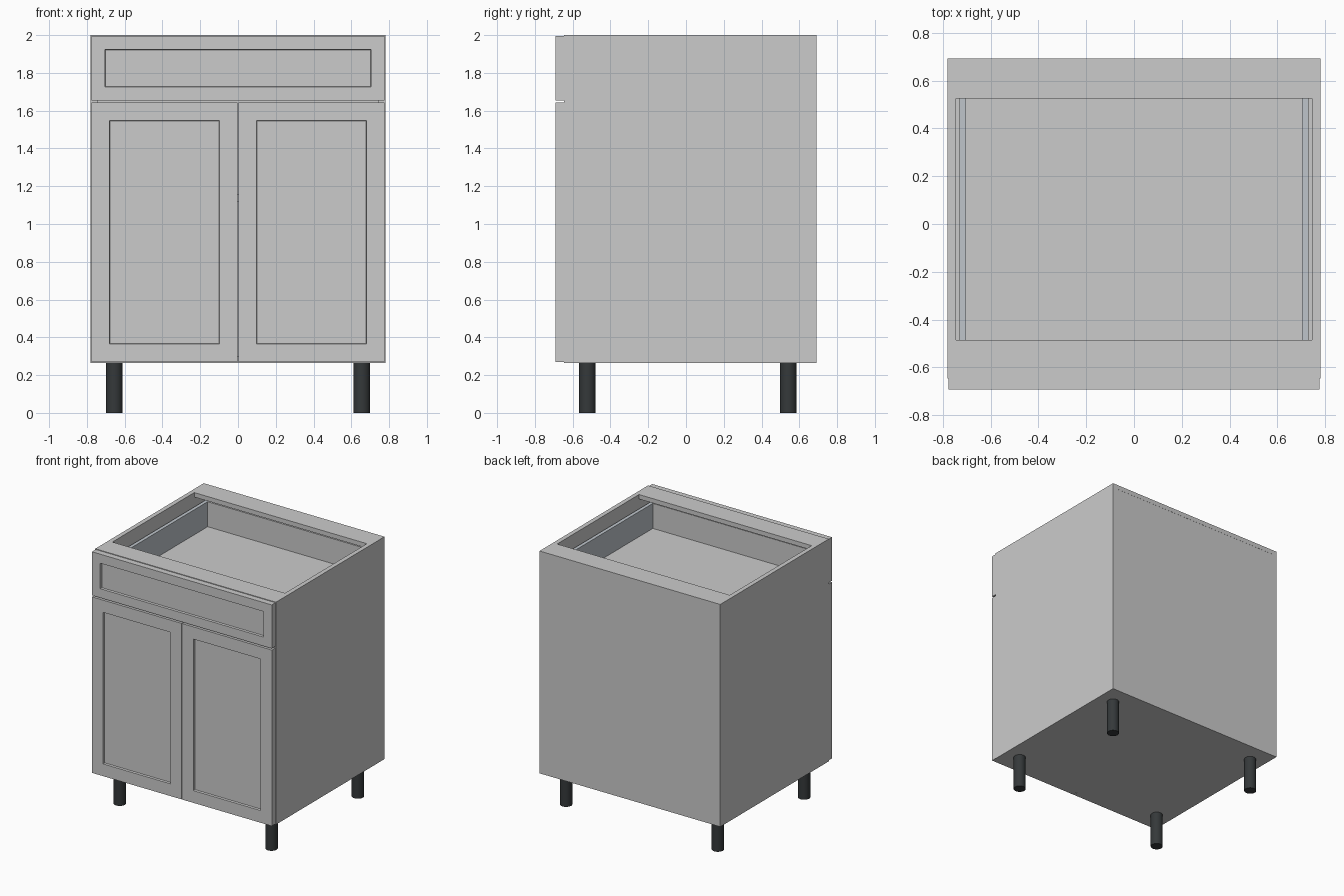
import bpy, bmesh
from mathutils import Vector

if "Cube" in bpy.data.objects:
    bpy.data.objects.remove(bpy.data.objects["Cube"])


def material(name, rgb):
    m = bpy.data.materials.new(name)
    m.diffuse_color = (*rgb, 1)
    m.use_nodes = True
    m.node_tree.nodes["Principled BSDF"].inputs["Base Color"].default_value = m.diffuse_color
    return m


BLACK = material("black_plastic", (0.035, 0.04, 0.042))
METAL = material("drawer_metal", (0.52, 0.56, 0.60))


def finish(bm, name, mat=None):
    mesh = bpy.data.meshes.new(name)
    bmesh.ops.recalc_face_normals(bm, faces=bm.faces)
    bm.to_mesh(mesh)
    bm.free()
    obj = bpy.data.objects.new(name, mesh)
    bpy.context.collection.objects.link(obj)
    if mat:
        mesh.materials.append(mat)
    return obj


def box_bm(x, y, z):
    bm = bmesh.new()
    bmesh.ops.create_cube(bm, size=1)
    for v in bm.verts:
        v.co = Vector([r[0] if c < 0 else r[1] for c, r in zip(v.co, (x, y, z))])
    bm.normal_update()
    return bm


def box(name, x, y, z, mat=None):
    return finish(box_bm(x, y, z), name, mat)


def shaker_front(name, x, z, frame):
    """Slab whose front face has a sunken centre panel inside a flat frame."""
    bm = box_bm(x, (FRONT, CASE), z)
    face = min(bm.faces, key=lambda f: f.calc_center_median().y)
    bmesh.ops.inset_region(bm, faces=[face], thickness=frame)
    bmesh.ops.inset_region(bm, faces=[face], thickness=0.004)
    for v in face.verts:
        v.co.y += 0.016
    return finish(bm, name)


FRONT, CASE, BACK = -0.692, -0.646, 0.692   # door face, carcass front, carcass back
IN, OUT = 0.745, 0.78                       # inner and outer face of the sides
LOW, T = 0.265, 0.035                       # carcass underside, board thickness
inner = (-IN, IN)

# Carcass
for side, s in (("left", -1), ("right", 1)):
    box(f"{side}_side", sorted((s * IN, s * OUT)), (CASE, BACK), (LOW, 2))
box("bottom_panel", inner, (CASE, BACK - 0.02), (LOW, LOW + T))
box("back_panel", inner, (BACK - 0.02, BACK - 0.001), (LOW, 2 - T))
box("shelf", inner, (-0.60, BACK - 0.02), (1.12, 1.155))
box("front_top_rail", inner, (CASE, -0.485), (2 - T, 2))
box("back_top_rail", inner, (0.525, BACK), (2 - T, 2))

# Drawer box
for side, s in (("left", -1), ("right", 1)):
    box(f"{side}_drawer_side", sorted((s * 0.703, s * 0.73)), (-0.62, 0.655), (1.68, 1.90), METAL)
box("drawer_bottom", (-0.703, 0.703), (-0.62, 0.655), (1.68, 1.705))
box("drawer_back", (-0.703, 0.703), (0.63, 0.655), (1.705, 1.90))
box("drawer_inner_front", (-0.703, 0.703), (-0.62, -0.595), (1.705, 1.90))

# Shaker fronts
shaker_front("drawer_front", (-0.776, 0.776), (1.655, 1.995), 0.10)
shaker_front("left_door", (-0.776, -0.003), (0.27, 1.643), 0.135)
shaker_front("right_door", (0.003, 0.776), (0.27, 1.643), 0.135)

# Round legs
for depth, y in (("front", -0.522), ("back", 0.542)):
    for side, x in (("left", -0.655), ("right", 0.655)):
        bm = bmesh.new()
        bmesh.ops.create_cone(bm, cap_ends=True, segments=32, radius1=0.044,
                              radius2=0.044, depth=LOW)
        bmesh.ops.translate(bm, verts=bm.verts, vec=(x, y, LOW / 2))
        leg = finish(bm, f"{depth}_{side}_leg", BLACK)
        for p in leg.data.polygons:
            p.use_smooth = len(p.vertices) == 4
        leg.data.set_sharp_from_angle(angle=0.6)
